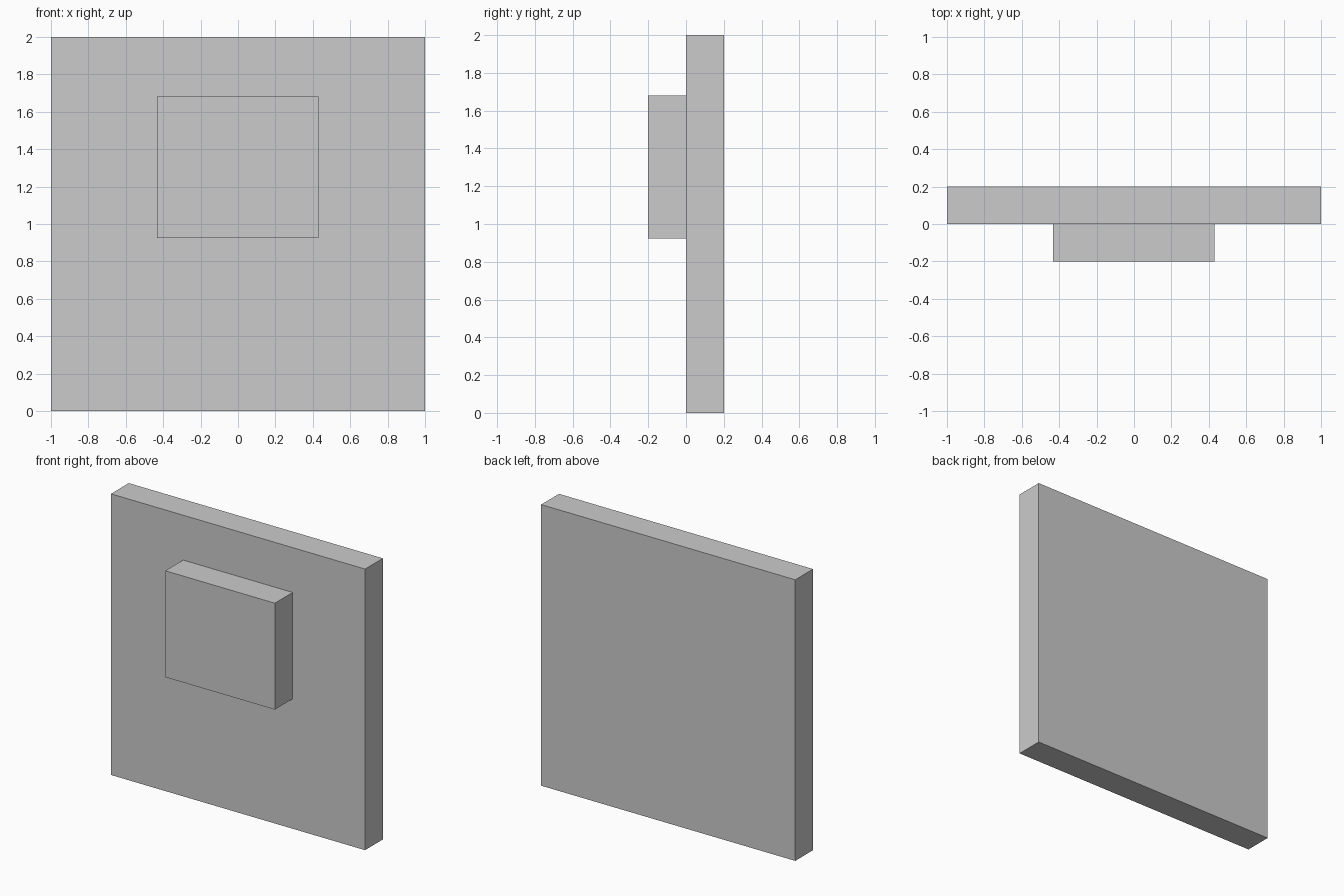
import bpy

if "Cube" in bpy.data.objects:
    bpy.data.objects.remove(bpy.data.objects["Cube"])


def box(name, x, y, z):
    """Flat-faced box from (min, max) ranges on each axis."""
    ranges = (x, y, z)
    bpy.ops.mesh.primitive_cube_add(size=1)
    ob = bpy.context.object
    ob.name = name
    ob.location = [(a + b) / 2 for a, b in ranges]
    ob.scale = [b - a for a, b in ranges]
    bpy.ops.object.transform_apply(location=True, rotation=False, scale=True)
    return ob


# Large upright square slab
box("back_panel", (-1, 1), (0, 0.2), (0, 2))

# Smaller raised block on the front face
box("front_block", (-0.432, 0.43), (-0.2, 0), (0.924, 1.681))
